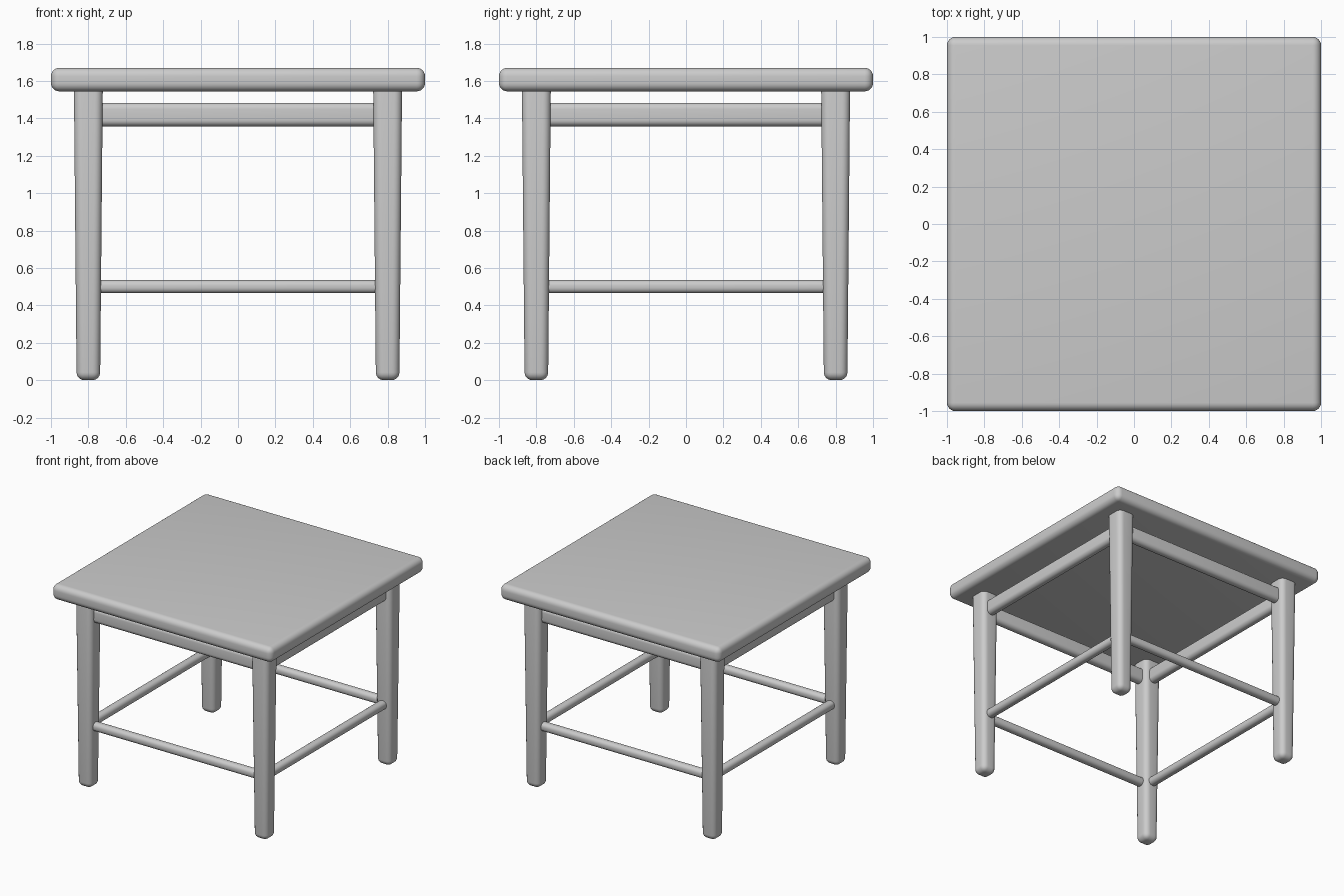
import bpy
import math

default = bpy.data.objects.get("Cube")
if default:
    bpy.data.objects.remove(default, do_unlink=True)

grey = bpy.data.materials.new("plain grey")
grey.use_nodes = True
colour = (0.6, 0.6, 0.6, 1)
grey.diffuse_color = colour
grey.node_tree.nodes["Principled BSDF"].inputs["Base Color"].default_value = colour


def rounded_box(name, centre, size, radius, turn=0, taper=1.0):
    """Box with rounded edges; taper scales its lower end."""
    bpy.ops.mesh.primitive_cube_add(size=1, location=centre, rotation=(0, 0, turn))
    obj = bpy.context.object
    obj.name = name
    for v in obj.data.vertices:
        k = taper if v.co.z < 0 else 1
        v.co = (v.co.x * size[0] * k, v.co.y * size[1] * k, v.co.z * size[2])
    obj.data.materials.append(grey)
    bevel = obj.modifiers.new("rounding", "BEVEL")
    bevel.width = radius
    bevel.segments = 6
    bevel.limit_method = "NONE"
    bpy.ops.object.modifier_apply(modifier=bevel.name)
    bpy.ops.object.shade_smooth_by_angle(angle=math.radians(35))
    return obj


# Seat slab
rounded_box("seat", (0, 0, 1.607), (2, 2, 0.126), 0.045)

# Tapered legs, their tops let into the seat
for side, sx in (("right", -1), ("left", 1)):
    for end, sy in (("front", -1), ("back", 1)):
        rounded_box(f"{end}_{side}_leg", (0.8 * sx, 0.8 * sy, 0.8),
                    (0.155, 0.155, 1.6), 0.042, taper=0.81)

# Upper rails and thin stretchers between the legs on all four sides
for i, side in enumerate(("front", "left", "back", "right")):
    turn = i * math.pi / 2
    x, y = 0.8 * math.sin(turn), -0.8 * math.cos(turn)
    rounded_box(f"{side}_upper_rail", (x, y, 1.42), (1.54, 0.075, 0.126), 0.034, turn)
    rounded_box(f"{side}_stretcher", (x, y, 0.5), (1.54, 0.07, 0.07), 0.03, turn)
